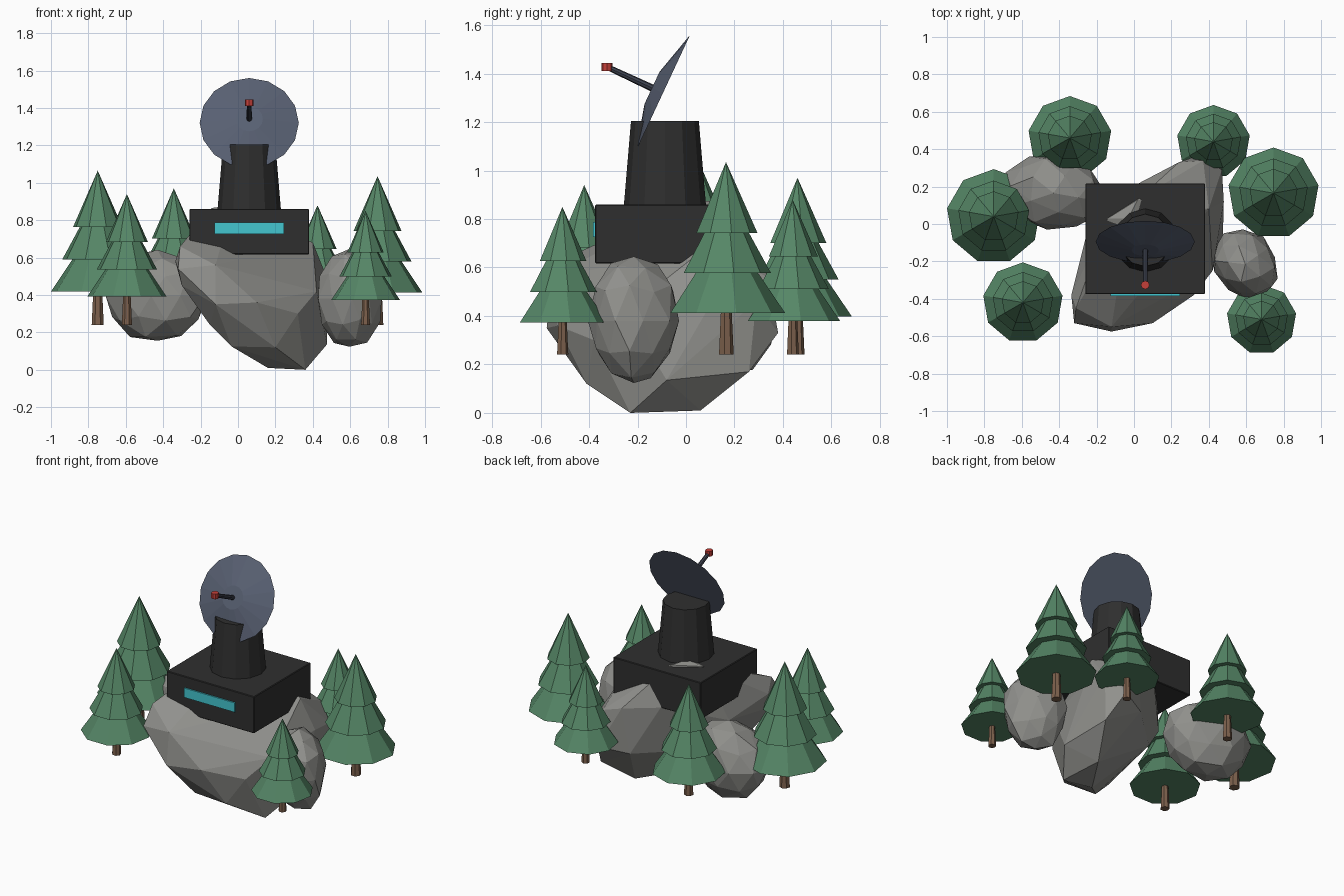
import bpy, bmesh, random
from math import radians
from mathutils import Vector, Matrix

if "Cube" in bpy.data.objects:
    bpy.data.objects.remove(bpy.data.objects["Cube"])


def material(name, r, g, b):
    lin = [((c / 255 + 0.055) / 1.055) ** 2.4 for c in (r, g, b)] + [1]
    mat = bpy.data.materials.new(name)
    mat.use_nodes = True
    mat.diffuse_color = lin
    bsdf = mat.node_tree.nodes["Principled BSDF"]
    bsdf.inputs["Base Color"].default_value = lin
    bsdf.inputs["Roughness"].default_value = 0.9
    return mat


LEAF = material("pine_green", 85, 134, 102)
BARK = material("bark_brown", 124, 96, 76)
STONE = material("stone_grey", 145, 145, 141)
BLACK = material("charcoal", 47, 47, 47)
CYAN = material("window_cyan", 68, 198, 208)
SLATE = material("dish_slate", 88, 96, 114)
ARM = material("arm_slate", 62, 67, 80)
RED = material("feed_red", 198, 64, 58)


def finish(name, bm, mat):
    bmesh.ops.recalc_face_normals(bm, faces=bm.faces)
    mesh = bpy.data.meshes.new(name)
    bm.to_mesh(mesh)
    bm.free()
    mesh.materials.append(mat)
    obj = bpy.data.objects.new(name, mesh)
    bpy.context.collection.objects.link(obj)
    return obj


def add_cone(bm, base, top, r1, r2, sides):
    """Cone or frustum whose axis runs from base to top."""
    base, top = Vector(base), Vector(top)
    axis = top - base
    turn = Matrix.Identity(4)
    if axis.xy.length > 1e-5:
        turn = axis.to_track_quat('Z', 'Y').to_matrix().to_4x4()
    bmesh.ops.create_cone(bm, cap_ends=True, segments=sides, radius1=r1, radius2=r2,
                          depth=axis.length,
                          matrix=Matrix.Translation((base + top) / 2) @ turn)


def cone(name, mat, *args):
    bm = bmesh.new()
    add_cone(bm, *args)
    return finish(name, bm, mat)


def box(name, mat, low, high):
    low, high = Vector(low), Vector(high)
    bm = bmesh.new()
    bmesh.ops.create_cube(bm, size=1, matrix=Matrix.Translation((low + high) / 2)
                          @ Matrix.Diagonal((*(high - low), 1)))
    return finish(name, bm, mat)


# Pine trees: three stacked skirts on a tapering trunk
GROUND = 0.24


def pine(name, x, y, h):
    def at(f):
        return (x, y, GROUND + f * h)
    cone(name + "_trunk", BARK, at(0), at(0.3), 0.04 * h, 0.026 * h, 7)
    bm = bmesh.new()
    for low, high, radius in ((0.217, 0.67, 0.307), (0.425, 0.85, 0.233), (0.633, 1, 0.163)):
        add_cone(bm, at(low), at(high), radius * h, 0, 9)
    finish(name + "_foliage", bm, LEAF)


for name, x, y, h in (("pine_right", -0.75, 0.04, 0.825),
                      ("pine_front_right", -0.594, -0.42, 0.70),
                      ("pine_back_right", -0.343, 0.46, 0.73),
                      ("pine_back_left", 0.425, 0.44, 0.64),
                      ("pine_left", 0.746, 0.165, 0.795),
                      ("pine_front_left", 0.682, -0.51, 0.61)):
    pine(name, x, y, h)


# Main boulder: faceted hull slanting from front right to back left
corners = [
    (-.31, -.45, .66), (-.19, -.34, .68), (-.335, -.38, .58), (-.32, -.53, .54),
    (-.12, -.55, .56), (-.12, -.575, .35), (.10, -.53, .36), (-.3, -.48, .45),
    (-.26, -.08, .5), (-.14, .03, .865), (.02, .13, .87), (-.03, .03, .88),
    (.40, .08, .68), (.48, .12, .48), (.47, .29, .46), (.37, .34, .56),
    (.24, .33, .6), (.03, .22, .62), (.38, .38, .33), (.2, .3, .3),
    (.16, -.2, .01), (.36, -.23, 0), (.33, .06, .01), (.475, -.08, .135),
    (.44, .26, .17), (-.035, -.40, .125), (-.15, -.42, .24), (.2, -.41, .12),
    (.42, -.25, .42), (.32, -.38, .3), (-.1, .02, .3), (.475, .05, .3)]
bm = bmesh.new()
for co in corners:
    bm.verts.new(co)
hull = bmesh.ops.convex_hull(bm, input=bm.verts)
loose = {v for v in hull["geom_interior"] + hull["geom_unused"]
         if isinstance(v, bmesh.types.BMVert)}
bmesh.ops.delete(bm, geom=list(loose), context='VERTS')
finish("main_boulder", bm, STONE)


# Smaller boulders: roughened icospheres
def boulder(name, centre, radii, spin, seed):
    rng = random.Random(seed)
    bm = bmesh.new()
    bmesh.ops.create_icosphere(bm, subdivisions=2, radius=1)
    for v in bm.verts:
        v.co *= rng.uniform(0.93, 1.05)
    bm.transform(Matrix.Translation(centre) @ Matrix.Rotation(radians(spin), 4, 'Z')
                 @ Matrix.Diagonal((*radii, 1)))
    finish(name, bm, STONE)


boulder("right_boulder", (-0.43, 0.165, 0.395), (0.275, 0.205, 0.25), -10, 3)
boulder("left_boulder", (0.595, -0.215, 0.38), (0.165, 0.20, 0.268), 35, 8)

# Station building with lightly bevelled edges and a lit window strip
hall = box("station_building", BLACK, (-0.26, -0.375, 0.617), (0.38, 0.217, 0.86))
bevel = hall.modifiers.new("edge_bevel", 'BEVEL')
bevel.width = 0.004
bevel.segments = 1
box("window_strip", CYAN, (-0.125, -0.384, 0.725), (0.245, -0.375, 0.787))

# Tower
MID = 0.06
cone("tower", BLACK, (MID, -0.087, 0.85), (MID, -0.087, 1.205), 0.17, 0.14, 12)

# Dish tilted upward, shallow frustum with a flat hub, plus arm and feed
tilt = radians(25)
normal = Matrix.Rotation(-tilt, 3, 'X') @ Vector((0, -1, 0))
rim = Vector((MID, -0.095, 1.32))
hub = rim + normal * 0.05
tip = rim + normal * 0.255
cone("dish", SLATE, rim, hub, 0.265, 0.073, 16)
cone("feed_arm", ARM, hub - normal * 0.01, tip, 0.015, 0.012, 8)
cone("feed", RED, tip - Vector((0, 0, 0.017)), tip + Vector((0, 0, 0.017)), 0.023, 0.023, 8)
